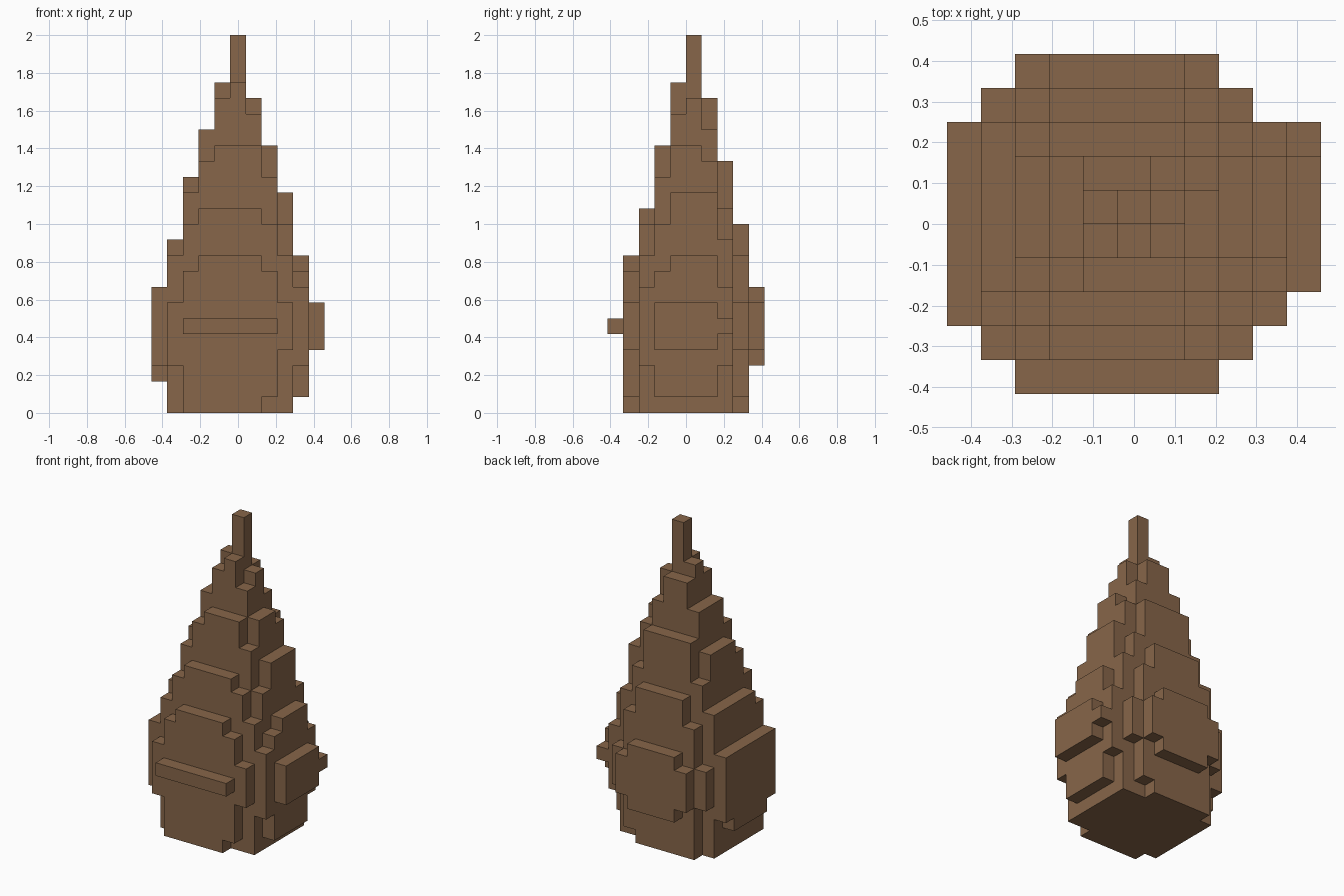
import bpy, bmesh
from mathutils import Vector

cube = bpy.data.objects.get("Cube")
if cube:
    bpy.data.objects.remove(cube, do_unlink=True)

U = 1 / 12  # edge length of one block

brown = bpy.data.materials.new("warm brown")
brown.use_nodes = True
colour = (0.242, 0.133, 0.067, 1)
brown.diffuse_color = colour
brown.node_tree.nodes["Principled BSDF"].inputs["Base Color"].default_value = colour


def layers(*runs):
    """Expand (value, number of layers) pairs, from the bottom up."""
    return [v for v, n in runs for _ in range(n)]


# Straight sides of each layer, in block centres
x_min = layers((-4, 2), (-5, 6), (-4, 3), (-3, 4), (-2, 3), (-1, 3))
x_max = layers((3, 1), (4, 3), (5, 3), (4, 3), (3, 4), (2, 3), (1, 3), (0, 1))
y_min = layers((-3.5, 5), (-4.5, 1), (-3.5, 4), (-2.5, 3), (-1.5, 4), (-.5, 4))
y_max = layers((3.5, 3), (4.5, 5), (3.5, 4), (2.5, 4), (1.5, 4), (.5, 1))

# Diagonal corner cuts of each layer
front_left = layers((4.5, 1), (5.5, 3), (6.5, 3), (5.5, 2), (4.5, 3),
                    (3.5, 3), (2.5, 2), (1.5, 2), (.5, 2))
back_left = layers((4.5, 1), (5.5, 3), (6.5, 3), (5.5, 3), (4.5, 3),
                   (3.5, 3), (2.5, 2), (1.5, 2), (.5, 1))
front_right = layers((6.5, 3), (7.5, 4), (6.5, 2), (5.5, 3), (4.5, 2),
                     (3.5, 2), (2.5, 2), (1.5, 2), (.5, 1))
back_right = layers((6.5, 4), (7.5, 3), (6.5, 3), (5.5, 3), (4.5, 3),
                    (3.5, 2), (2.5, 2), (1.5, 1))

# Single blocks that round off the corners
corner_blocks = {
    (5, 2.5, 5), (3, -2.5, 0), (3, 2.5, 0), (4, -2.5, 3), (4, 2.5, 3),
    (-5, 2.5, 3), (4, -2.5, 7), (4, 2.5, 7), (-5, -2.5, 7), (-5, 2.5, 7),
    (3, -2.5, 9), (-4, -2.5, 9), (3, 2.5, 10), (-4, 2.5, 10), (3, 1.5, 13)}


def inside(x, y, z):
    return (x_min[z] <= x <= x_max[z] and y_min[z] <= y <= y_max[z]
            and x - y <= front_left[z] and x + y <= back_left[z]
            and -x - y <= front_right[z] and y - x <= back_right[z])


body = {(x, j + .5, z) for z in range(21) for x in range(-5, 6)
        for j in range(-5, 5) if inside(x, j + .5, z)} | corner_blocks
tip = {(0, .5, z) for z in range(21, 24)}


def build(name, blocks, neighbours):
    """Skin the blocks with faces only where they are exposed."""
    bm = bmesh.new()
    for b in sorted(blocks):
        centre = Vector((b[0], b[1], b[2] + .5))
        for axis in range(3):
            for side in (-1, 1):
                n = Vector((0, 0, 0))
                n[axis] = side
                if (b[0] + n.x, b[1] + n.y, b[2] + n.z) in neighbours:
                    continue
                s = Vector((0, 0, 0))
                s[(axis + 1) % 3] = .5
                t = n.cross(s)
                c = centre + n * .5
                bm.faces.new([bm.verts.new((c + d) * U)
                              for d in (s + t, t - s, -s - t, s - t)])
    bmesh.ops.remove_doubles(bm, verts=bm.verts, dist=1e-4)
    # Merge flat neighbouring squares
    bmesh.ops.dissolve_limit(bm, angle_limit=.01, verts=bm.verts, edges=bm.edges)
    mesh = bpy.data.meshes.new(name)
    bm.to_mesh(mesh)
    bm.free()
    mesh.materials.append(brown)
    obj = bpy.data.objects.new(name, mesh)
    bpy.context.collection.objects.link(obj)


build("stepped_body", body, body | tip)
build("tip", tip, body | tip)
